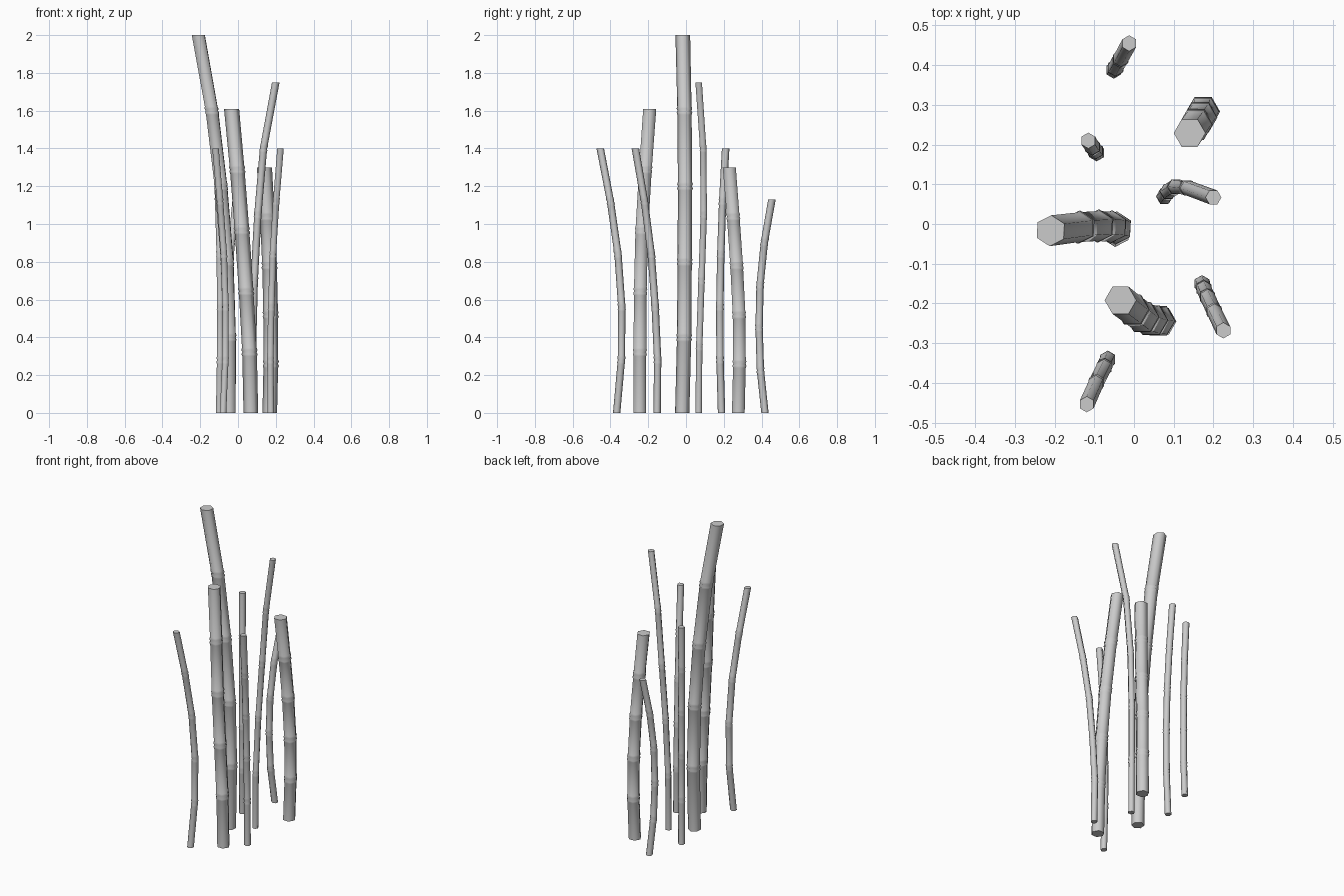
import bpy, bmesh, math

if "Cube" in bpy.data.objects:
    bpy.data.objects.remove(bpy.data.objects["Cube"])

# Ring profile around each joint: height offset, radius factor
JOINT = [(-0.022, 0.97), (-0.011, 1.07), (0.0, 0.94), (0.011, 1.07), (0.022, 0.97)]
SIDES = 6


def stalk(name, height, radius, turn, path):
    """Hexagonal cane with level cross-sections; path = xy centre at evenly spaced joints."""
    n = len(path) - 1
    step = height / n

    def centre(z):
        i = min(int(z / step), n - 1)
        t = z / step - i
        (x0, y0), (x1, y1) = path[i], path[i + 1]
        return x0 + (x1 - x0) * t, y0 + (y1 - y0) * t

    levels = [(0.0, 0.97)]
    for i in range(1, n):
        levels += [(i * step + dz, f) for dz, f in JOINT]
    levels.append((height, 1.0))

    bm = bmesh.new()
    rings = []
    for z, f in levels:
        cx, cy = centre(z)
        ring = []
        for k in range(SIDES):
            a = math.radians(turn) + math.tau * k / SIDES
            ring.append(bm.verts.new((cx + radius * f * math.cos(a),
                                      cy + radius * f * math.sin(a), z)))
        rings.append(ring)
    for lo, hi in zip(rings, rings[1:]):
        for k in range(SIDES):
            j = (k + 1) % SIDES
            bm.faces.new((lo[k], lo[j], hi[j], hi[k]))
    bm.faces.new(rings[0][::-1])
    bm.faces.new(rings[-1])
    mesh = bpy.data.meshes.new(name)
    bm.to_mesh(mesh)
    bm.free()
    obj = bpy.data.objects.new(name, mesh)
    bpy.context.collection.objects.link(obj)
    bpy.context.view_layer.objects.active = obj
    obj.select_set(True)
    bpy.ops.object.shade_smooth_by_angle(angle=math.radians(65))
    obj.select_set(False)


# Thick canes
stalk("thick_cane_tall", 2.0, 0.039, 27,
      [(-0.046, -0.02), (-0.045, -0.01), (-0.057, -0.007), (-0.09, -0.005), (-0.138, -0.008), (-0.21, -0.017)])
stalk("thick_cane_middle", 1.61, 0.04, 0,
      [(0.068, -0.245), (0.061, -0.244), (0.043, -0.242), (0.021, -0.234), (-0.004, -0.215), (-0.034, -0.192)])
stalk("thick_cane_short", 1.30, 0.04, 0,
      [(0.168, 0.277), (0.174, 0.283), (0.173, 0.281), (0.167, 0.268), (0.155, 0.25), (0.14, 0.229)])

# Thin canes
stalk("thin_cane_tall", 1.75, 0.02, 0,
      [(0.076, 0.067), (0.077, 0.07), (0.086, 0.082), (0.105, 0.094), (0.135, 0.091), (0.2, 0.067)])
stalk("thin_cane_right", 1.40, 0.02, 30,
      [(0.174, -0.153), (0.171, -0.15), (0.176, -0.163), (0.185, -0.184), (0.202, -0.22), (0.225, -0.268)])
stalk("thin_cane_front", 1.40, 0.02, 30,
      [(-0.079, -0.367), (-0.067, -0.342), (-0.066, -0.34), (-0.075, -0.36), (-0.095, -0.4), (-0.119, -0.454)])
stalk("thin_cane_left", 1.40, 0.02, 30,
      [(-0.1, 0.188), (-0.095, 0.18), (-0.094, 0.179), (-0.097, 0.184), (-0.105, 0.194), (-0.115, 0.21)])
stalk("thin_cane_back", 1.13, 0.02, 30,
      [(-0.033, 0.418), (-0.046, 0.394), (-0.051, 0.387), (-0.047, 0.392), (-0.034, 0.415), (-0.012, 0.455)])
